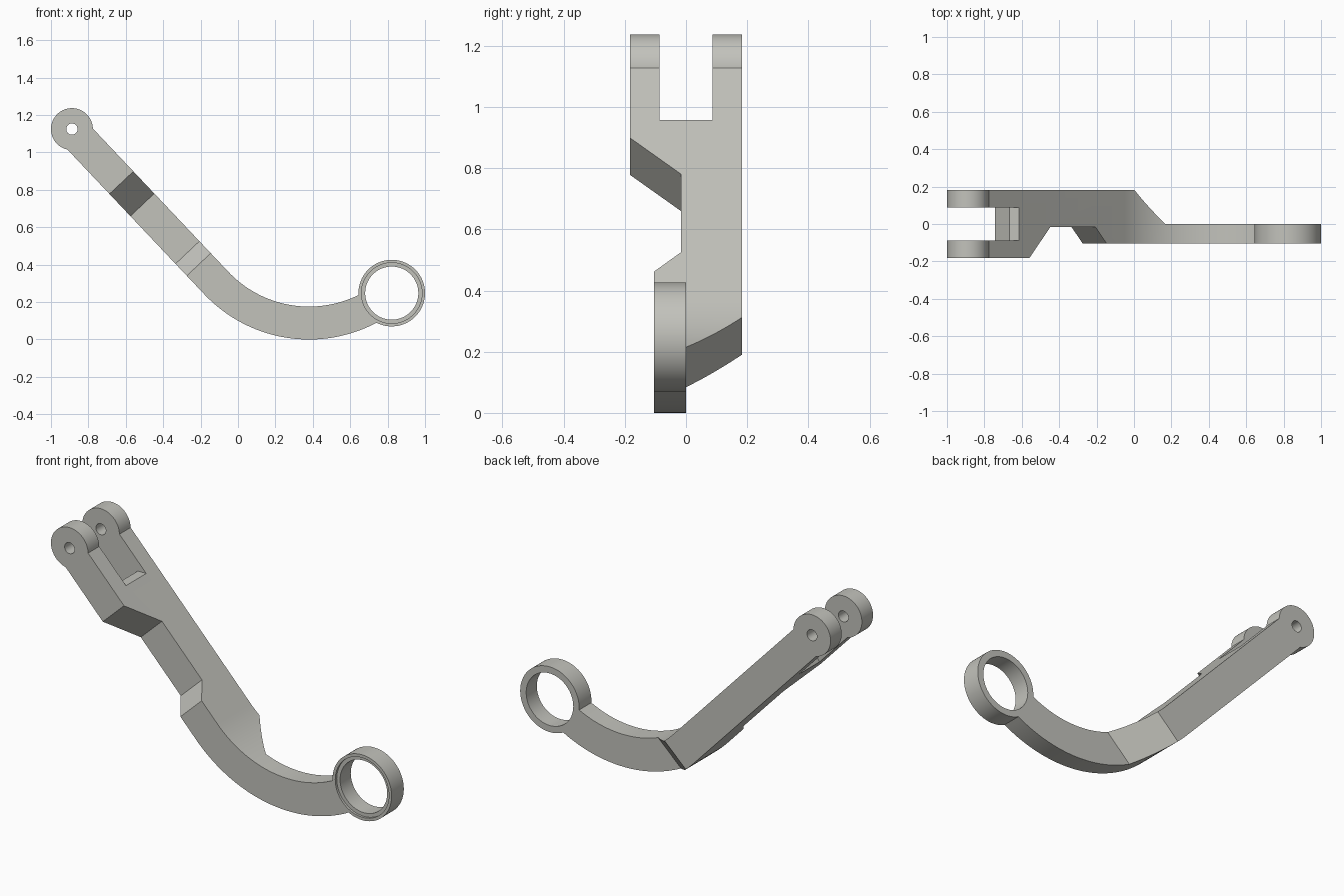
import bpy, bmesh, math
from mathutils import Vector

if "Cube" in bpy.data.objects:
    bpy.data.objects.remove(bpy.data.objects["Cube"])

grey = bpy.data.materials.new("light grey metal")
grey.diffuse_color = (0.54, 0.54, 0.50, 1)
grey.use_nodes = True
grey.node_tree.nodes["Principled BSDF"].inputs["Base Color"].default_value = grey.diffuse_color

# Key layout in the xz plane
LUG = Vector((-0.888, 0, 1.125))      # fork pivot
RING = Vector((0.822, 0, 0.248))      # ring centre
BEND = Vector((0.38, 0, 0.77))        # centre of the curved section
A = math.radians(43.4)
N = Vector((math.cos(A), 0, math.sin(A)))     # across the bar
D = Vector((math.sin(A), 0, -math.cos(A)))    # along the bar
R_OUT, R_IN = 0.77, 0.594
HALF = 0.183


def prism(name, pts, sweep):
    """Closed polygon swept along a vector."""
    bm = bmesh.new()
    face = bm.faces.new([bm.verts.new(p) for p in pts])
    ext = bmesh.ops.extrude_face_region(bm, geom=[face])
    bmesh.ops.translate(bm, vec=sweep,
                        verts=[g for g in ext["geom"] if isinstance(g, bmesh.types.BMVert)])
    bmesh.ops.recalc_face_normals(bm, faces=bm.faces)
    me = bpy.data.meshes.new(name)
    bm.to_mesh(me)
    bm.free()
    me.materials.append(grey)
    ob = bpy.data.objects.new(name, me)
    bpy.context.collection.objects.link(ob)
    return ob


def disc(name, c, r, y0, y1, n=96):
    pts = [(c.x + r * math.cos(2 * math.pi * i / n), y0, c.z + r * math.sin(2 * math.pi * i / n))
           for i in range(n)]
    return prism(name, pts, Vector((0, y1 - y0, 0)))


def combine(ob, other, op):
    mod = ob.modifiers.new(op.lower(), 'BOOLEAN')
    mod.operation, mod.solver, mod.object = op, 'EXACT', other
    bpy.context.view_layer.objects.active = ob
    bpy.ops.object.modifier_apply(modifier=mod.name)
    bpy.data.objects.remove(other)


# Side profile: straight bar running tangentially into an arc
def arc(r):
    a0, a1 = math.pi + A, math.radians(300)
    return [Vector((BEND.x + r * math.cos(t), -0.3, BEND.z + r * math.sin(t)))
            for t in (a0 + (a1 - a0) * i / 40 for i in range(41))]


lower, upper = arc(R_OUT), arc(R_IN)
reach = (LUG - BEND).dot(D)
start = [p + D * (reach - (p - BEND).dot(D)) for p in (lower[0], upper[0])]
arm = prism("lever_arm", [start[0]] + lower + upper[::-1] + [start[1]], Vector((0, 0.6, 0)))

# Plan outline (distance along bar, y) trims the widths of the arm
plan = [(-0.2, -HALF), (0.39, -HALF), (0.553, -0.016), (0.904, -0.016), (0.992, -0.105),
        (2.3, -0.105), (2.3, 0), (1.387, 0), (1.202, HALF), (-0.2, HALF)]
trim = prism("plan_trim", [LUG + D * s + Vector((0, y, 0)) - N * 1.5 for s, y in plan], N * 3)
combine(arm, trim, 'INTERSECT')

# Round fork ends and end ring
combine(arm, disc("fork_end", LUG, 0.112, -HALF, HALF), 'UNION')
combine(arm, disc("end_ring", RING, 0.178, -0.105, 0), 'UNION')

# Fork slot with a flat ledge
slot = [(-0.4, 0.957), (-0.665, 0.957), (-0.744, 0.839), (-0.80, 0.75),
        (-1.3, 0.9), (-1.3, 1.5), (-0.4, 1.5)]
combine(arm, prism("fork_slot", [(x, -0.087, z) for x, z in slot], Vector((0, 0.174, 0))),
        'DIFFERENCE')

# Pivot hole, ring bore and its shallow front step
combine(arm, disc("pivot_hole", LUG, 0.03, -0.3, 0.3, 48), 'DIFFERENCE')
combine(arm, disc("ring_bore", RING, 0.142, -0.3, 0.3), 'DIFFERENCE')
combine(arm, disc("ring_step", RING, 0.162, -0.3, -0.092), 'DIFFERENCE')

# Smooth the round surfaces, keep the machined edges
bpy.ops.object.select_all(action='DESELECT')
arm.select_set(True)
bpy.context.view_layer.objects.active = arm
bpy.ops.object.shade_smooth_by_angle(angle=math.radians(25))
